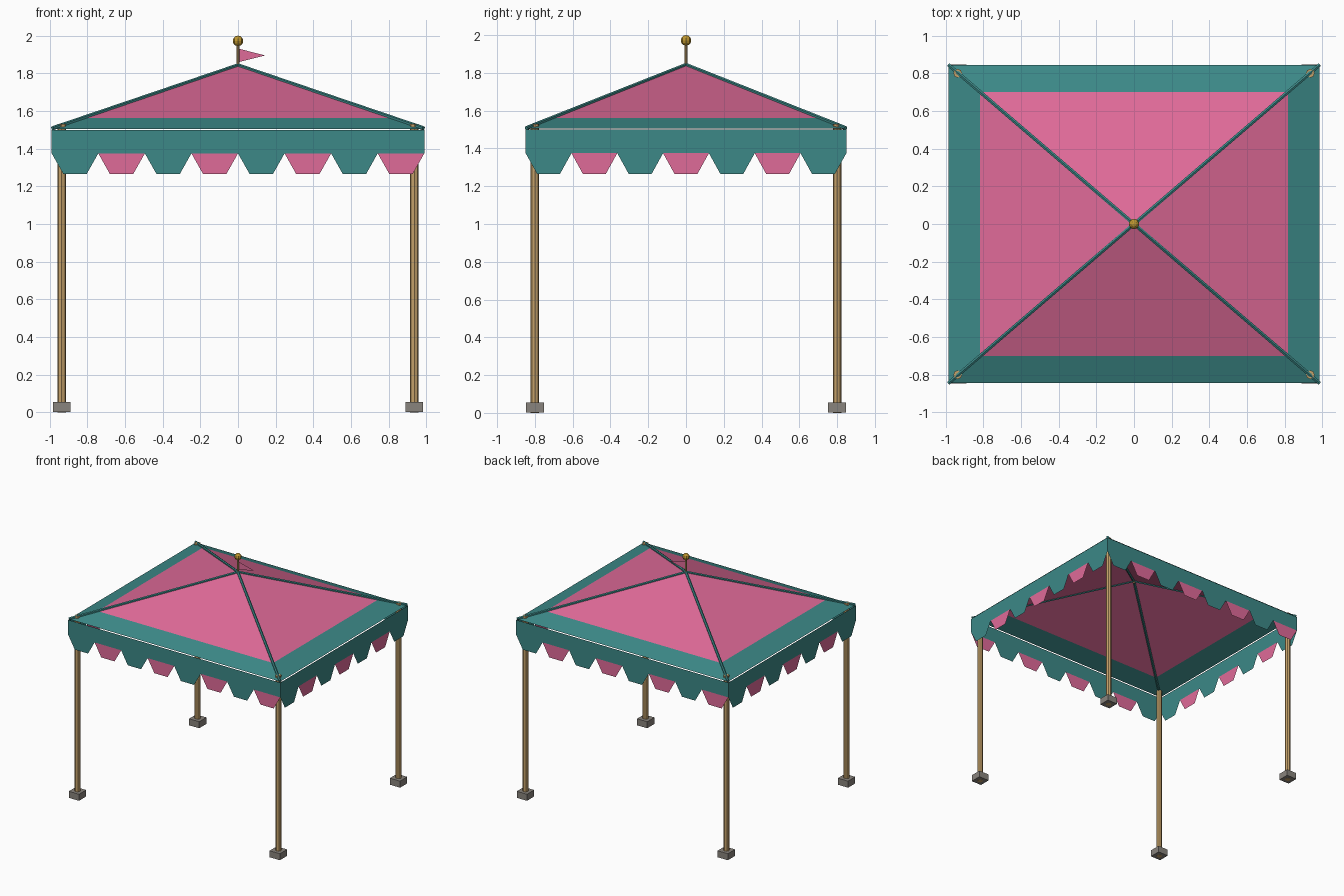
import bpy, math
from mathutils import Vector

if "Cube" in bpy.data.objects:
    bpy.data.objects.remove(bpy.data.objects["Cube"])


def material(name, rgb):
    m = bpy.data.materials.new(name)
    m.diffuse_color = (*rgb, 1)
    m.use_nodes = True
    m.node_tree.nodes["Principled BSDF"].inputs["Base Color"].default_value = m.diffuse_color
    return m


PINK = material("pink cloth", (0.74, 0.145, 0.315))
TEAL = material("teal cloth", (0.045, 0.25, 0.245))
WOOD = material("tan wood", (0.56, 0.36, 0.145))
GREY = material("grey stone", (0.25, 0.23, 0.205))
GOLD = material("gold", (0.52, 0.31, 0.03))

EX, EY = 0.985, 0.845       # eave half sizes
EAVE, APEX = 1.505, 1.842   # roof heights


def mesh_object(name, verts, faces, mats, indices=None):
    me = bpy.data.meshes.new(name)
    me.from_pydata(verts, [], faces)
    for m in mats:
        me.materials.append(m)
    if indices:
        for p, i in zip(me.polygons, indices):
            p.material_index = i
    ob = bpy.data.objects.new(name, me)
    bpy.context.collection.objects.link(ob)
    return ob


def rod(name, a, b, r, sides, mat):
    a, b = Vector(a), Vector(b)
    d = b - a
    bpy.ops.mesh.primitive_cylinder_add(vertices=sides, radius=r, depth=d.length,
                                        location=(a + b) / 2,
                                        rotation=d.to_track_quat('Z', 'Y').to_euler())
    ob = bpy.context.object
    ob.name = name
    ob.data.materials.append(mat)
    return ob


# Roof: pink pyramid with a teal border
corners = [(-1, -1), (1, -1), (1, 1), (-1, 1)]
f = 0.83
verts = [(x * EX, y * EY, EAVE) for x, y in corners]
verts += [(x * EX * f, y * EY * f, APEX + (EAVE - APEX) * f) for x, y in corners]
verts.append((0, 0, APEX))
faces, idx = [], []
for i in range(4):
    j = (i + 1) % 4
    faces += [(i, j, 4 + j, 4 + i), (4 + i, 4 + j, 8)]
    idx += [0, 1]
mesh_object("roof", verts, faces, [TEAL, PINK], idx)


# Valance: straight band with alternating tapered tabs
def valance(name, half, offset, count, angle):
    top, mid, low = 1.499, 1.375, 1.265
    w = 2 * half / count
    pts, fcs, ids = [], [], []
    for i in range(count):
        x = -half + i * w
        n = len(pts)
        pts += [(x, top), (x + w, top), (x + w, mid), (x, mid),
                (x + w * 0.75, low), (x + w * 0.25, low)]
        fcs += [(n + 3, n + 2, n + 1, n), (n + 5, n + 4, n + 2, n + 3)]
        ids += [0, i % 2]
    ob = mesh_object(name, [(x, -offset, z) for x, z in pts], fcs, [TEAL, PINK], ids)
    ob.rotation_euler.z = angle


VX, VY = 0.989, 0.849
valance("front_valance", VX, VY, 8, 0)
valance("right_valance", VY, VX, 7, math.pi / 2)
valance("back_valance", VX, VY, 8, math.pi)
valance("left_valance", VY, VX, 7, -math.pi / 2)

# Hip trims, poles and feet at each corner
for (sx, sy), tag in zip(corners, ("front_left", "front_right", "back_right", "back_left")):
    rod(tag + "_hip_trim", (sx * EX, sy * EY, EAVE + 0.003), (0, 0, APEX), 0.011, 6, TEAL)
    px, py = sx * 0.936, sy * 0.8
    rod(tag + "_pole", (px, py, 0), (px, py, 1.53), 0.023, 8, WOOD)
    bpy.ops.mesh.primitive_cube_add(size=1, location=(px, py, 0.0285))
    foot = bpy.context.object
    foot.name = tag + "_foot"
    foot.scale = (0.095, 0.095, 0.055)
    foot.data.materials.append(GREY)

# Finial mast, ball and pennant
rod("mast", (0, 0, 1.82), (0, 0, 1.955), 0.008, 8, WOOD)
bpy.ops.mesh.primitive_uv_sphere_add(segments=8, ring_count=6, radius=0.028,
                                     location=(0, 0, 1.972))
ball = bpy.context.object
ball.name = "finial_ball"
ball.data.materials.append(GOLD)
mesh_object("pennant", [(0.006, 0, 1.86), (0.145, 0, 1.895), (0.006, 0, 1.93)],
            [(0, 1, 2)], [PINK])
